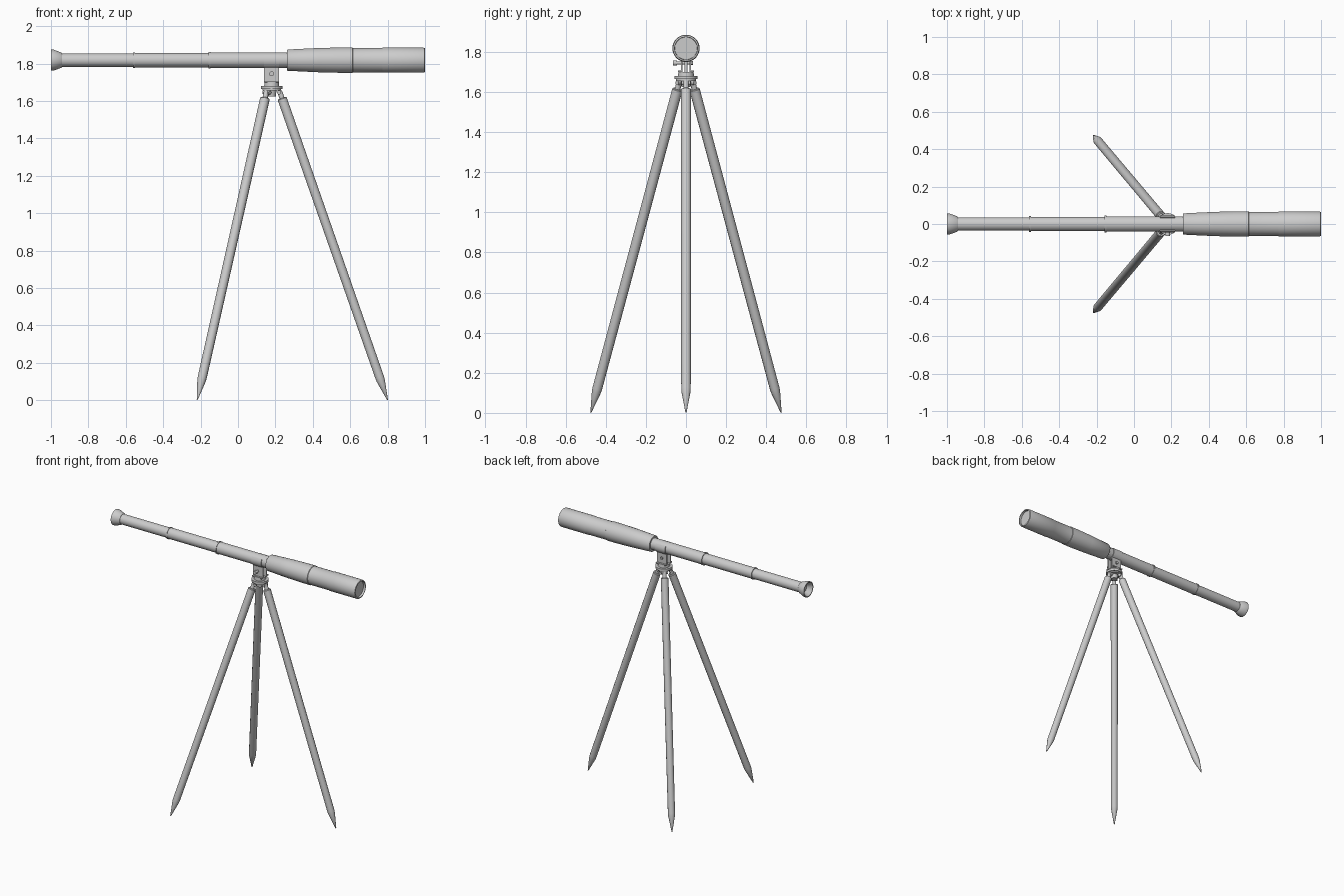
import bpy, bmesh, math
from mathutils import Vector, Matrix

if "Cube" in bpy.data.objects:
    bpy.data.objects.remove(bpy.data.objects["Cube"])

metal = bpy.data.materials.new("light_grey")
metal.diffuse_color = (0.6, 0.6, 0.6, 1)
metal.use_nodes = True
metal.node_tree.nodes["Principled BSDF"].inputs["Base Color"].default_value = metal.diffuse_color

HX = 0.18      # tripod head centre in x
AXIS = 1.818   # height of the tube axis


def finish(name, bm, matrix=Matrix(), smooth=True):
    bm.transform(matrix)
    bmesh.ops.recalc_face_normals(bm, faces=bm.faces[:])
    mesh = bpy.data.meshes.new(name)
    bm.to_mesh(mesh)
    bm.free()
    mesh.materials.append(metal)
    ob = bpy.data.objects.new(name, mesh)
    bpy.context.collection.objects.link(ob)
    if smooth:
        bpy.ops.object.select_all(action='DESELECT')
        bpy.context.view_layer.objects.active = ob
        ob.select_set(True)
        bpy.ops.object.shade_smooth_by_angle(angle=math.radians(35))
    return ob


def lathe(name, profile, start, direction, sides=32, smooth=True):
    """Revolve (distance, radius) pairs about a line from start along direction."""
    bm = bmesh.new()
    rings = []
    for d, r in profile:
        if r == 0:
            rings.append([bm.verts.new((0, 0, d))] * sides)
        else:
            rings.append([bm.verts.new((r * math.cos(a), r * math.sin(a), d))
                          for a in (2 * math.pi * (i + 0.5) / sides for i in range(sides))])
    for p, q in zip(rings, rings[1:]):
        for i in range(sides):
            j = (i + 1) % sides
            bm.faces.new(list(dict.fromkeys((p[i], p[j], q[j], q[i]))))
    rot = Vector(direction).to_track_quat('Z', 'Y').to_matrix().to_4x4()
    return finish(name, bm, Matrix.Translation(start) @ rot, smooth)


def rod(name, a, b, r, sides=16):
    a, b = Vector(a), Vector(b)
    n = (b - a).length
    return lathe(name, [(0, 0), (0, r), (n, r), (n, 0)], a, b - a, sides)


def box(name, centre, size):
    bm = bmesh.new()
    bmesh.ops.create_cube(bm, size=1)
    return finish(name, bm, Matrix.Translation(centre) @ Matrix.Diagonal((*size, 1)), False)


# Telescope: eyepiece, two drawn tubes with collars, main tube
tube = (0, 0, AXIS)
lathe("eyepiece", [(-0.965, 0), (-0.965, 0.028), (-0.995, 0.046), (-1.0, 0.05),
                   (-1.0, 0.056), (-0.985, 0.056), (-0.945, 0.041),
                   (-0.94, 0.037), (-0.94, 0)], tube, (1, 0, 0))
lathe("rear_tube", [(-0.95, 0), (-0.95, 0.036), (-0.55, 0.036), (-0.55, 0)], tube, (1, 0, 0))
lathe("middle_tube", [(-0.562, 0), (-0.562, 0.042), (-0.552, 0.042), (-0.552, 0.0385),
                      (-0.15, 0.0385), (-0.15, 0)], tube, (1, 0, 0))
lathe("front_tube", [(-0.158, 0), (-0.158, 0.045), (-0.148, 0.045), (-0.148, 0.0415),
                     (0.28, 0.0415), (0.28, 0)], tube, (1, 0, 0))

# Large barrel with recessed front lens
lathe("barrel", [(0.262, 0), (0.262, 0.054), (0.266, 0.057), (0.43, 0.065), (0.55, 0.068),
                 (0.612, 0.068), (0.614, 0.065), (0.77, 0.065), (0.775, 0.067),
                 (0.99, 0.067), (0.998, 0.065), (1.0, 0.062), (1.0, 0.057),
                 (0.985, 0.056), (0.985, 0)], tube, (1, 0, 0), 40)

# Cradle: curved strip hugging the underside of the tube
bm = bmesh.new()
steps = 20
loops = []
for i in range(steps + 1):
    a = math.radians(-217 + 254 * i / steps)
    loops.append([bm.verts.new((x, r * math.cos(a), AXIS + r * math.sin(a)))
                  for x, r in ((HX - 0.04, 0.040), (HX + 0.04, 0.040),
                               (HX + 0.04, 0.046), (HX - 0.04, 0.046))])
for p, q in zip(loops, loops[1:]):
    for k in range(4):
        bm.faces.new((p[k], p[(k + 1) % 4], q[(k + 1) % 4], q[k]))
bm.faces.new(loops[0])
bm.faces.new(loops[-1])
finish("cradle", bm)

# Tilt bracket: hanging cheeks, centre tongue, foot and pivot bolt
for s in (-1, 1):
    box("bracket_cheek", (HX, s * 0.021, 1.742), (0.08, 0.008, 0.085))
    box("bracket_foot_flange", (HX, s * 0.028, 1.703), (0.08, 0.022, 0.008))
box("bracket_tongue", (HX, 0, 1.728), (0.045, 0.014, 0.085))
rod("pivot_bolt", (HX, -0.045, 1.745), (HX, 0.032, 1.745), 0.007)
rod("pivot_knob", (HX, -0.064, 1.745), (HX, -0.044, 1.745), 0.013)
rod("pivot_nut", (HX, 0.025, 1.745), (HX, 0.034, 1.745), 0.011, 6)

# Tripod head: stacked discs and hub
lathe("tripod_head", [(1.625, 0), (1.625, 0.022), (1.655, 0.026), (1.655, 0.05),
                      (1.664, 0.05), (1.664, 0.058), (1.68, 0.058), (1.68, 0.04),
                      (1.70, 0.038), (1.70, 0)], (HX, 0, 0), (0, 0, 1))

# Legs: tapered point, shaft, cap, neck and hinge
for angle in (0, 130, -130):
    c, s = math.cos(math.radians(angle)), math.sin(math.radians(angle))
    foot = Vector((HX + 0.62 * c, 0.62 * s, 0))
    top = Vector((HX + 0.055 * c, 0.055 * s, 1.615))
    axis = top - foot
    n = axis.length
    lathe("leg", [(0, 0), (0.004, 0.003), (0.11, 0.023), (0.13, 0.0245), (n - 0.02, 0.026),
                  (n - 0.004, 0.026), (n, 0.022), (n, 0)], foot, axis, 12)
    rod("leg_neck", top - axis.normalized() * 0.01, top + axis.normalized() * 0.04, 0.014, 12)
    hinge = Vector((HX + 0.04 * c, 0.04 * s, 1.645))
    side = Vector((-s, c, 0)) * 0.022
    rod("leg_hinge", hinge - side, hinge + side, 0.011, 12)
